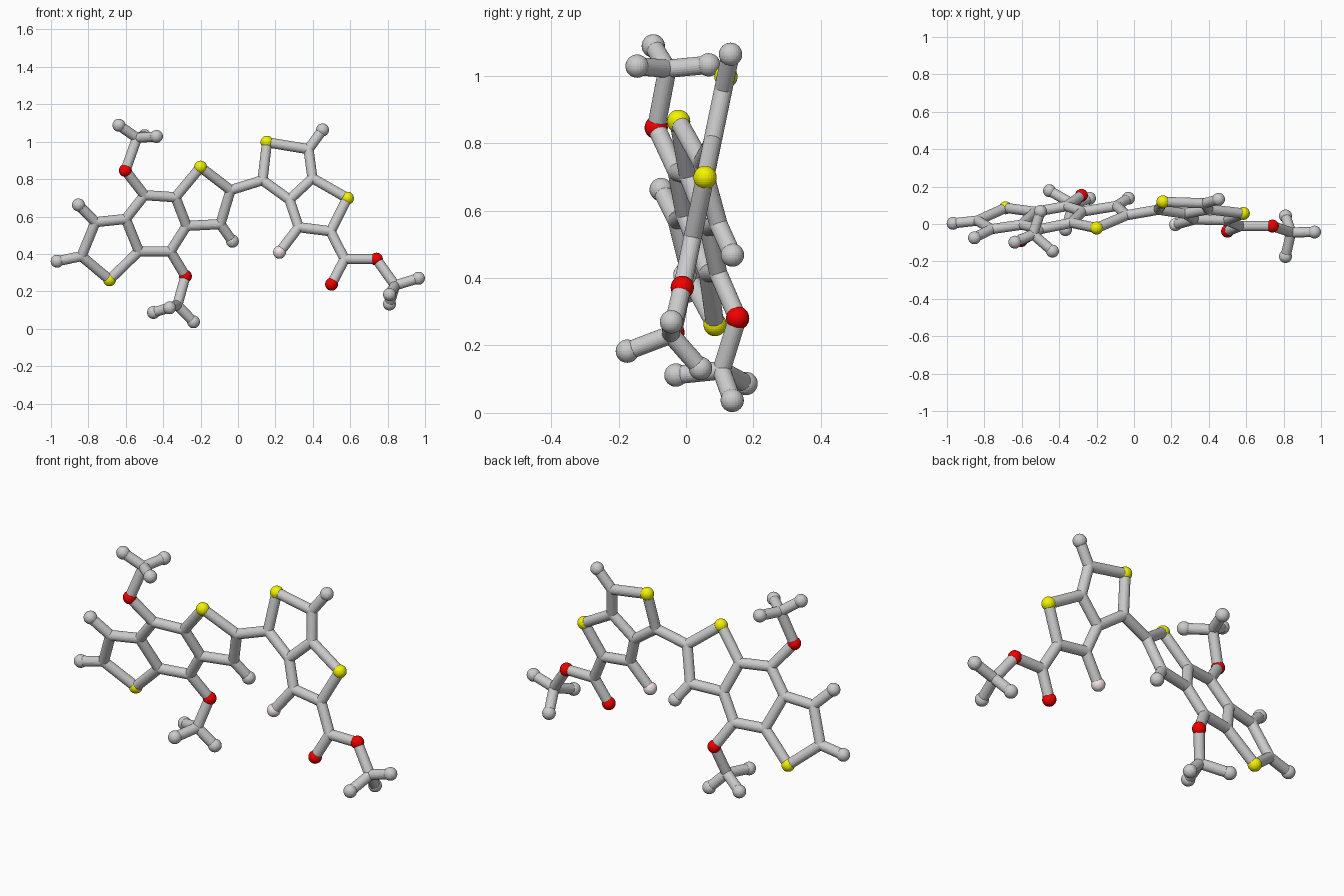
import bpy, bmesh
from mathutils import Vector, Matrix

if "Cube" in bpy.data.objects:
    bpy.data.objects.remove(bpy.data.objects["Cube"])

BALL, STICK = 0.0345, 0.027


def left_plane(x, z):    # tilted sheet holding the three-ring half
    return Vector((x, 0.295 + 0.18 * x - 0.325 * z, z))


def right_plane(x, z):   # tilted sheet holding the two-ring half
    return Vector((x, -0.088 + 0.207 * z, z))


# Joints lying in each sheet (x, z)
left = {
    "S1": (-.687, .262), "C1": (-.837, .388), "C2": (-.762, .57), "C3": (-.6, .587),
    "C4": (-.53, .414), "C5": (-.5, .714), "C6": (-.334, .703), "C7": (-.275, .55),
    "C8": (-.361, .414), "S2": (-.2, .864), "C9": (-.04, .741), "C10": (-.094, .559),
    "O1": (-.602, .846), "O2": (-.281, .281),
    "H1": (-.967, .361), "H2": (-.853, .662), "H3": (-.03, .468),
}
right = {
    "C11": (.131, .794), "S3": (.155, .997), "C12": (.377, .96), "C13": (.398, .805),
    "C14": (.275, .69), "S4": (.585, .698), "C15": (.495, .521), "C16": (.324, .543),
    "F1": (.222, .409), "H4": (.452, 1.063), "C17": (.57, .372), "O3": (.5, .238),
    "O4": (.74, .372),
}
# Three-pronged end groups (x, y, z)
ends = {
    "C18": (-.54, -.055, 1.02), "H5": (-.637, -.097, 1.088), "H6": (-.436, -.145, 1.028),
    "H7": (-.5, .067, 1.032),
    "C19": (-.324, .105, .126), "H8": (-.452, .178, .087), "H9": (-.238, .137, .037),
    "H10": (-.366, -.03, .112),
    "C20": (.84, -.045, .232), "H11": (.965, -.043, .27), "H12": (.81, -.174, .183),
    "H13": (.81, .043, .132),
}
P = {k: left_plane(*v) for k, v in left.items()}
P.update({k: right_plane(*v) for k, v in right.items()})
P.update({k: Vector(v) for k, v in ends.items()})

# Each chain is a run of sticks from joint to joint
chains = {
    "left_ring_sticks": ["S1 C1 C2 C3 C4 S1", "C1 H1", "C2 H2"],
    "middle_ring_sticks": ["C3 C5 C6 C7 C8 C4"],
    "inner_ring_sticks": ["C6 S2 C9 C10 C7", "C10 H3"],
    "link_stick": ["C9 C11"],
    "upper_right_ring_sticks": ["C11 S3 C12 C13 C14 C11", "C12 H4"],
    "lower_right_ring_sticks": ["C13 S4 C15 C16 C14", "C16 F1"],
    "top_branch_sticks": ["C5 O1 C18 H5", "H6 C18 H7"],
    "bottom_branch_sticks": ["C8 O2 C19 H8", "H9 C19 H10"],
    "right_branch_sticks": ["C15 C17 O3", "C17 O4 C20 H11", "H12 C20 H13"],
}


def finish(bm, name, color=None):
    mesh = bpy.data.meshes.new(name)
    bm.to_mesh(mesh)
    bm.free()
    ob = bpy.data.objects.new(name, mesh)
    bpy.context.collection.objects.link(ob)
    if color:
        mat = bpy.data.materials.new(name)
        mat.diffuse_color = color
        mat.use_nodes = True
        mat.node_tree.nodes["Principled BSDF"].inputs["Base Color"].default_value = mat.diffuse_color
        mesh.materials.append(mat)


def ball(bm, p, r):
    bmesh.ops.create_uvsphere(bm, u_segments=24, v_segments=16, radius=r,
                              matrix=Matrix.Translation(p))


def stick(bm, a, b):
    d = b - a
    m = Matrix.Translation((a + b) / 2) @ d.to_track_quat('Z', 'Y').to_matrix().to_4x4()
    bmesh.ops.create_cone(bm, cap_ends=True, segments=24, radius1=STICK,
                          radius2=STICK, depth=d.length, matrix=m)


# Sticks
for name, runs in chains.items():
    bm = bmesh.new()
    for run in runs:
        keys = run.split()
        for a, b in zip(keys, keys[1:]):
            stick(bm, P[a], P[b])
    finish(bm, name)

# Balls: rounded joints, grey tips and the coloured ones
for letter, name, r, color in [
    ("C", "stick_joints", STICK, None),
    ("H", "tip_balls", BALL, None),
    ("S", "yellow_balls", BALL, (0.9, 0.9, 0.0, 1)),
    ("O", "red_balls", BALL, (0.9, 0.0, 0.0, 1)),
    ("F", "pink_ball", BALL, (0.9, 0.78, 0.8, 1)),
]:
    bm = bmesh.new()
    for k, p in P.items():
        if k[0] == letter:
            ball(bm, p, r)
    finish(bm, name, color)
